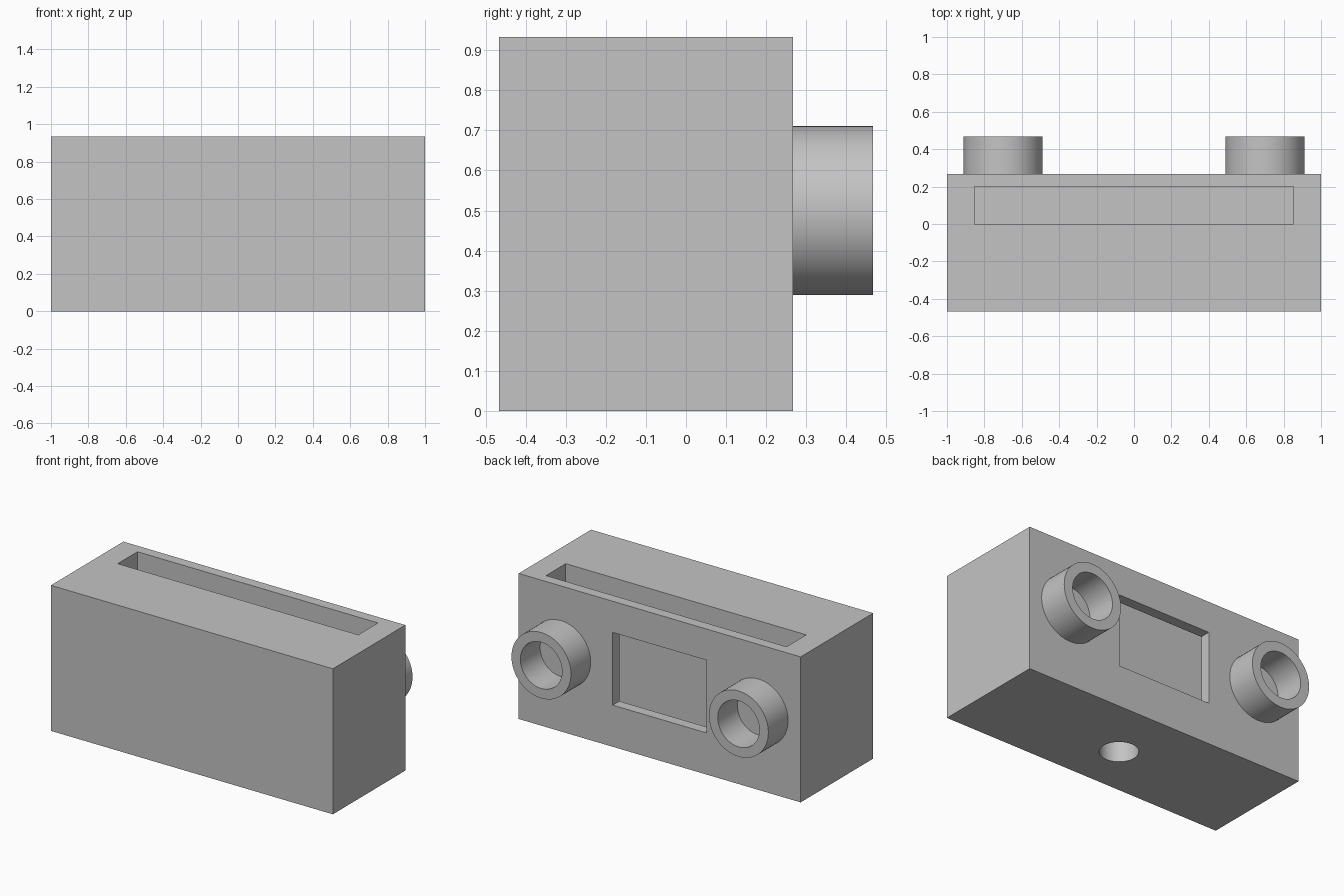
import bpy, bmesh, math
from mathutils import Matrix, Vector

cube = bpy.data.objects.get("Cube")
if cube:
    bpy.data.objects.remove(cube, do_unlink=True)

grey = bpy.data.materials.new("plain grey")
grey.use_nodes = True
colour = (0.55, 0.55, 0.55, 1)
grey.diffuse_color = colour
grey.node_tree.nodes["Principled BSDF"].inputs["Base Color"].default_value = colour

BACK = 0.267      # rear face of the case
TOP = 0.933


def make_object(name, bm):
    bmesh.ops.recalc_face_normals(bm, faces=bm.faces)
    mesh = bpy.data.meshes.new(name)
    bm.to_mesh(mesh)
    bm.free()
    mesh.materials.append(grey)
    obj = bpy.data.objects.new(name, mesh)
    bpy.context.collection.objects.link(obj)
    return obj


def box(name, low, high):
    low, high = Vector(low), Vector(high)
    bm = bmesh.new()
    bmesh.ops.create_cube(bm, size=1, matrix=Matrix.Translation((low + high) / 2)
                          @ Matrix.Diagonal((*(high - low), 1)))
    return make_object(name, bm)


def cylinder(name, radius, height, centre):
    bm = bmesh.new()
    bmesh.ops.create_cone(bm, cap_ends=True, segments=64, radius1=radius, radius2=radius,
                          depth=height, matrix=Matrix.Translation(centre))
    return make_object(name, bm)


def smooth(obj):
    bpy.ops.object.select_all(action="DESELECT")
    obj.select_set(True)
    bpy.context.view_layer.objects.active = obj
    bpy.ops.object.shade_smooth_by_angle(angle=math.radians(30))


def cut(obj, cutter):
    cutter.hide_render = True
    mod = obj.modifiers.new("cut", "BOOLEAN")
    mod.operation = "DIFFERENCE"
    mod.solver = "EXACT"
    mod.object = cutter
    bpy.ops.object.select_all(action="DESELECT")
    obj.select_set(True)
    bpy.context.view_layer.objects.active = obj
    bpy.ops.object.modifier_apply(modifier=mod.name)
    bpy.data.objects.remove(cutter, do_unlink=True)


# Case with a top slot, a rear window into the slot and a blind mounting hole below
case = box("case", (-1, -0.467, 0), (1, BACK, TOP))
cut(case, box("slot_cutter", (-0.853, 0, 0.133), (0.853, 0.2, TOP + 0.1)))
cut(case, box("window_cutter", (-0.333, 0.15, 0.267), (0.333, BACK + 0.1, 0.733)))
cut(case, cylinder("mounting_hole_cutter", 0.113, 0.8, (0, -0.133, 0)))
smooth(case)


# Open tubes on the rear face, lathed around the y axis
def tube(name, x):
    outer, inner, end = 0.211, 0.148, 0.467
    bm = bmesh.new()
    profile = [(outer, BACK), (outer, end), (inner, end), (inner, BACK)]
    verts = [bm.verts.new((r, y, 0)) for r, y in profile]
    edges = [bm.edges.new(pair) for pair in zip(verts, verts[1:])]
    bmesh.ops.spin(bm, geom=verts + edges, cent=(0, 0, 0), axis=(0, 1, 0),
                   angle=math.tau, steps=64)
    bmesh.ops.remove_doubles(bm, verts=bm.verts, dist=0.0005)
    bmesh.ops.translate(bm, verts=bm.verts, vec=(x, 0, 0.5))
    # Orient outwards: the rim must face the rear
    obj = make_object(name, bm)
    rim = max(obj.data.polygons, key=lambda p: abs(p.normal.y))
    if rim.normal.y < 0:
        obj.data.flip_normals()
    smooth(obj)


for side, x in (("left", 0.7), ("right", -0.7)):
    tube(side + "_tube", x)
